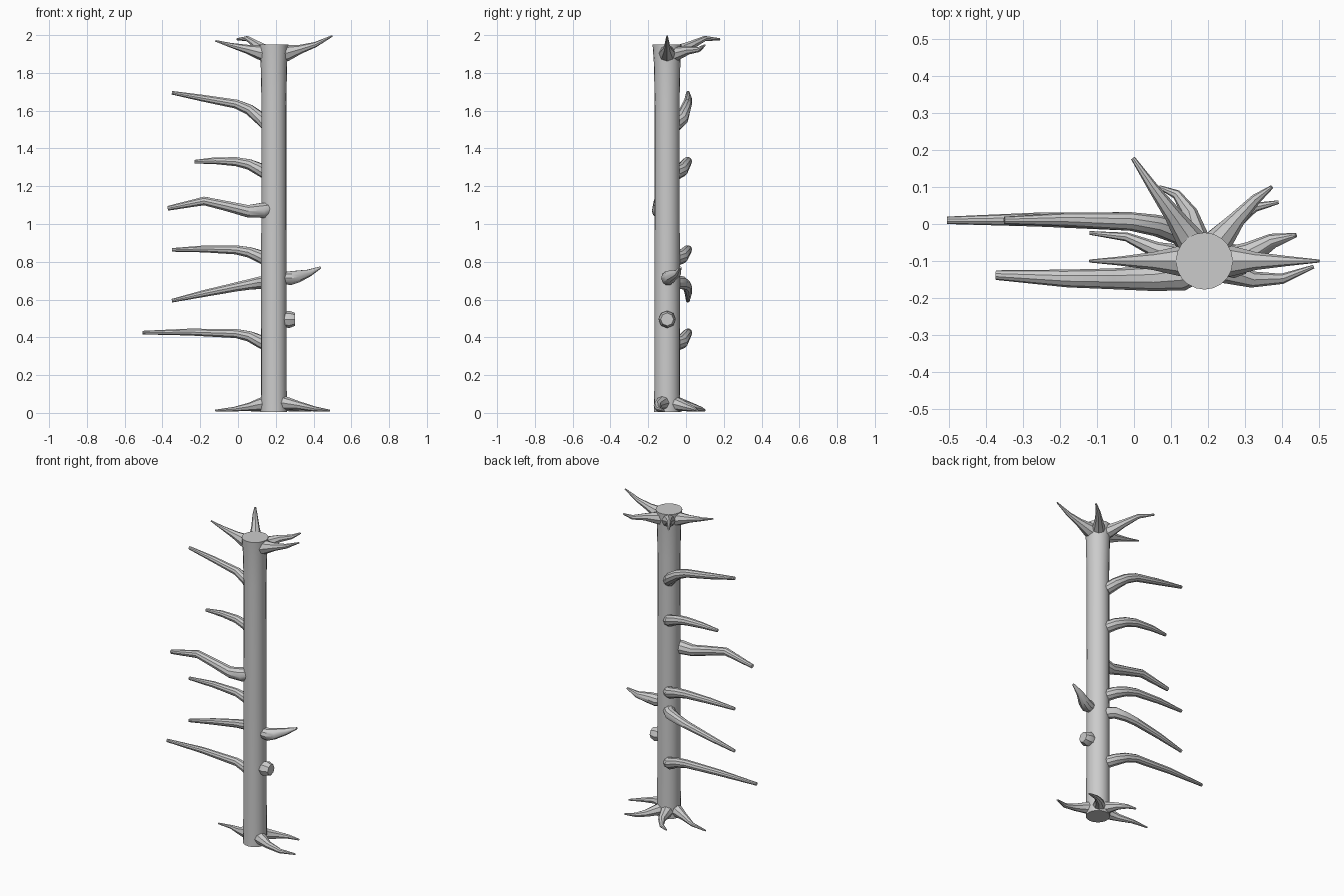
import bpy, bmesh, math
from mathutils import Vector

CX, CY = 0.19, -0.10  # trunk axis


def tube(name, pts, sides=10):
    """Tapered tube through (x, y, z, radius) points with capped ends."""
    bm = bmesh.new()
    P = [Vector(p[:3]) for p in pts]
    rings = []
    for i, p in enumerate(P):
        d = Vector((0, 0, 0))
        if i > 0:
            d += (p - P[i - 1]).normalized()
        if i < len(P) - 1:
            d += (P[i + 1] - p).normalized()
        d.normalize()
        ref = Vector((1, 0, 0)) if abs(d.z) > 0.9 else Vector((0, 0, 1))
        u = d.cross(ref).normalized()
        v = d.cross(u)
        r = pts[i][3]
        rings.append([bm.verts.new(p + r * (math.cos(a) * u + math.sin(a) * v))
                      for a in (2 * math.pi * k / sides for k in range(sides))])
    for a, b in zip(rings, rings[1:]):
        for k in range(sides):
            n = (k + 1) % sides
            bm.faces.new((a[k], a[n], b[n], b[k]))
    bm.faces.new(rings[0])
    bm.faces.new(rings[-1])
    bmesh.ops.recalc_face_normals(bm, faces=bm.faces)
    me = bpy.data.meshes.new(name)
    bm.to_mesh(me)
    bm.free()
    ob = bpy.data.objects.new(name, me)
    bpy.context.collection.objects.link(ob)
    bpy.context.view_layer.objects.active = ob
    ob.select_set(True)
    bpy.ops.object.shade_smooth_by_angle(angle=math.radians(35))
    ob.select_set(False)
    return ob


# Trunk, slightly flared at both ends
tube("trunk", [(CX, CY, 0.005, 0.07), (CX, CY, 0.12, 0.068), (CX, CY, 1.65, 0.066),
               (CX, CY, 1.85, 0.07), (CX, CY, 1.95, 0.077)], 20)

# Rear left branches: heights along a shared sideways sweep, plus tip x
ys = (-0.06, -0.022, -0.004, 0.007, 0.012, 0.01)
rs = (0.036, 0.035, 0.029, 0.025, 0.019, 0.01)
branches = [
    (-0.35, (1.52, 1.555, 1.605, 1.635, 1.665, 1.695)),
    (-0.23, (1.265, 1.285, 1.315, 1.33, 1.335, 1.33)),
    (-0.35, (0.81, 0.825, 0.85, 0.863, 0.868, 0.863)),
    (-0.35, (0.69, 0.69, 0.68, 0.667, 0.632, 0.594)),
    (-0.505, (0.36, 0.375, 0.405, 0.42, 0.428, 0.425)),
]
for i, (tip, zs) in enumerate(branches):
    xs = (0.16, 0.125, 0.06, -0.01, (tip - 0.01) / 2, tip)
    tube(f"rear_branch_{i + 1}", list(zip(xs, ys, zs, rs)))

# Front left bent branch
tube("front_branch", [(0.18, -0.125, 1.085, 0.03), (0.13, -0.138, 1.072, 0.042),
                      (0.05, -0.147, 1.068, 0.034), (-0.06, -0.148, 1.095, 0.028),
                      (-0.18, -0.147, 1.122, 0.024), (-0.372, -0.138, 1.083, 0.013)])

# Right thorn and cut stub
tube("thorn", [(0.23, -0.10, 0.715, 0.03), (0.275, -0.095, 0.713, 0.038),
               (0.315, -0.08, 0.722, 0.033), (0.375, -0.045, 0.74, 0.02),
               (0.437, -0.03, 0.77, 0.006)])
tube("cut_stub", [(0.23, CY, 0.495, 0.036), (0.27, CY, 0.495, 0.046),
                  (0.303, CY, 0.495, 0.034)], 8)

# Crown spikes
crown = [
    [(0.20, -0.10, 1.895, 0.05), (0.26, -0.10, 1.905, 0.042), (0.33, -0.10, 1.925, 0.024),
     (0.41, -0.10, 1.95, 0.014), (0.50, -0.10, 1.996, 0.004)],
    [(0.18, -0.10, 1.895, 0.05), (0.12, -0.10, 1.908, 0.04), (0.05, -0.10, 1.925, 0.024),
     (-0.04, -0.10, 1.947, 0.012), (-0.12, -0.10, 1.97, 0.004)],
    [(0.18, -0.08, 1.895, 0.045), (0.15, -0.04, 1.91, 0.038), (0.105, 0.025, 1.945, 0.024),
     (0.05, 0.10, 1.982, 0.014), (-0.003, 0.178, 1.978, 0.006)],
    [(0.20, -0.08, 1.895, 0.045), (0.235, -0.04, 1.905, 0.036), (0.28, 0.015, 1.92, 0.022),
     (0.33, 0.068, 1.924, 0.014), (0.372, 0.10, 1.947, 0.005)],
]
for i, pts in enumerate(crown):
    tube(f"crown_spike_{i + 1}", pts, 8)

# Roots spreading on the ground
roots = [
    [(0.17, -0.10, 0.05, 0.045), (0.12, -0.09, 0.045, 0.035), (0.06, -0.07, 0.032, 0.022),
     (-0.02, -0.035, 0.02, 0.012), (-0.12, -0.024, 0.012, 0.005)],
    [(0.18, -0.08, 0.05, 0.045), (0.165, -0.03, 0.045, 0.034), (0.15, 0.03, 0.032, 0.022),
     (0.115, 0.08, 0.02, 0.013), (0.068, 0.10, 0.013, 0.005)],
    [(0.20, -0.08, 0.05, 0.045), (0.23, -0.04, 0.045, 0.034), (0.275, 0.01, 0.03, 0.022),
     (0.325, 0.045, 0.02, 0.013), (0.39, 0.059, 0.013, 0.005)],
    [(0.20, -0.11, 0.055, 0.045), (0.25, -0.125, 0.052, 0.036), (0.32, -0.15, 0.04, 0.022),
     (0.40, -0.148, 0.022, 0.014), (0.485, -0.115, 0.012, 0.005)],
]
for i, pts in enumerate(roots):
    tube(f"root_{i + 1}", pts, 8)
